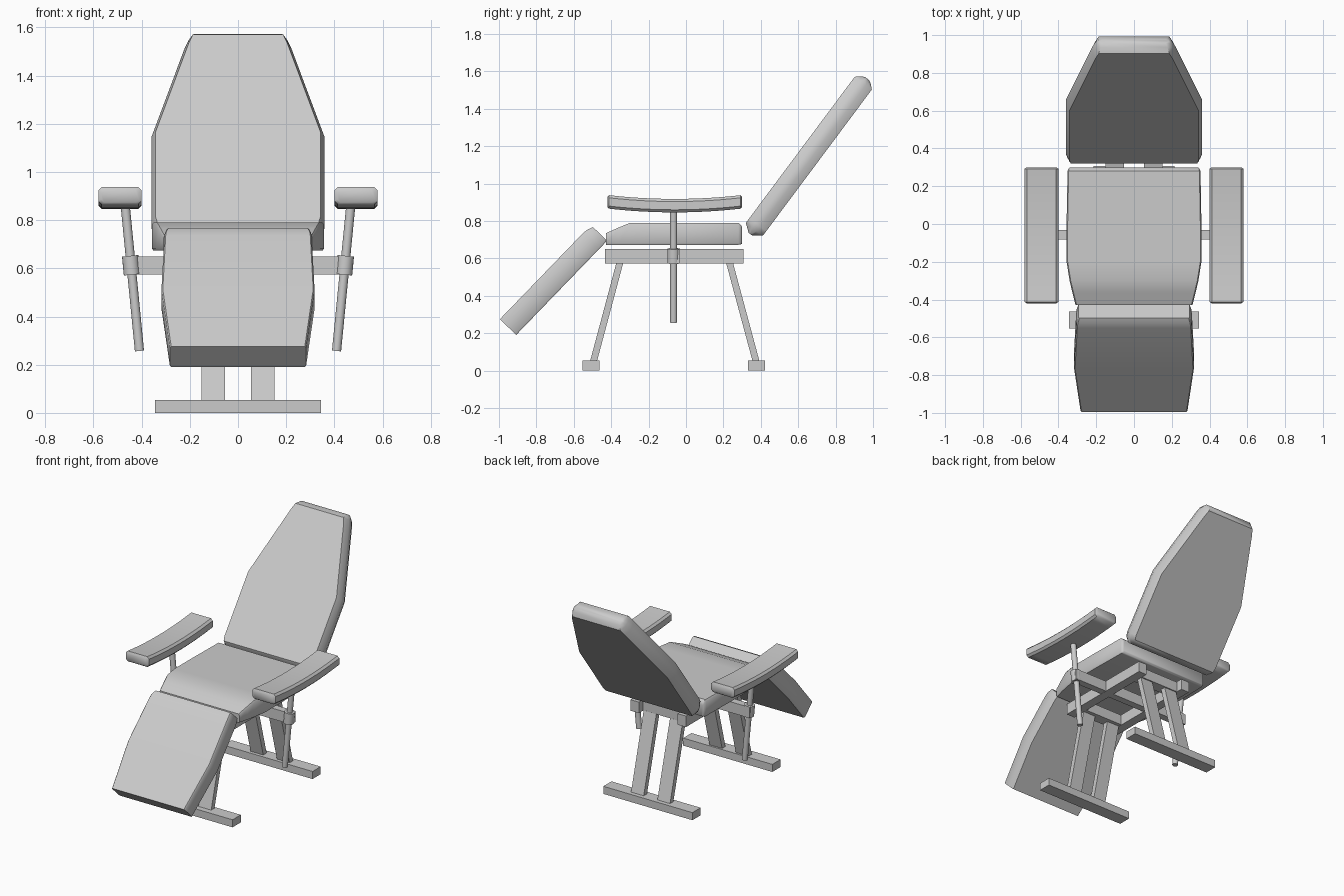
import bpy, math
from mathutils import Vector

if "Cube" in bpy.data.objects:
    bpy.data.objects.remove(bpy.data.objects["Cube"])


def mesh_object(name, verts, faces, smooth=None):
    me = bpy.data.meshes.new(name)
    me.from_pydata(verts, [], faces)
    ob = bpy.data.objects.new(name, me)
    bpy.context.collection.objects.link(ob)
    bpy.ops.object.select_all(action='DESELECT')
    ob.select_set(True)
    bpy.context.view_layer.objects.active = ob
    bpy.ops.object.mode_set(mode='EDIT')
    bpy.ops.mesh.select_all(action='SELECT')
    bpy.ops.mesh.normals_make_consistent(inside=False)
    bpy.ops.object.mode_set(mode='OBJECT')
    if smooth:
        bpy.ops.object.shade_smooth_by_angle(angle=math.radians(smooth))
    return ob


def pad(name, stations, inset, drop, loc=(0, 0, 0), tilt=0):
    """Loft of octagonal sections; station = (along, half width, low, high)."""
    verts, faces = [], []
    for y, w, lo, hi in stations:
        d = min(drop, (hi - lo) * 0.4)
        half = [(w - inset, lo), (w, lo + d), (w, hi - d), (w - inset, hi)]
        ring = half + [(-x, z) for x, z in reversed(half)]
        verts += [(x, y, z) for x, z in ring]
    for k in range(len(stations) - 1):
        for i in range(8):
            j = (i + 1) % 8
            faces.append((k * 8 + i, k * 8 + j, k * 8 + 8 + j, k * 8 + 8 + i))
    faces += [tuple(range(8)), tuple(range(len(verts) - 8, len(verts)))]
    ob = mesh_object(name, verts, faces, 40)
    ob.location = loc
    ob.rotation_euler.x = math.radians(tilt)
    return ob


def block(name, x, z, y_low, y_high=None):
    """Box whose top may be shifted along y to make a slanted leg."""
    verts = []
    for zz, ys in ((z[0], y_low), (z[1], y_high or y_low)):
        verts += [(x[0], ys[0], zz), (x[1], ys[0], zz), (x[1], ys[1], zz), (x[0], ys[1], zz)]
    return mesh_object(name, verts, [(0, 1, 2, 3), (4, 5, 6, 7), (0, 1, 5, 4),
                                     (1, 2, 6, 5), (2, 3, 7, 6), (3, 0, 4, 7)])


def rod(name, a, b, r):
    a, b = Vector(a), Vector(b)
    bpy.ops.mesh.primitive_cylinder_add(vertices=20, radius=r, depth=(b - a).length,
                                        location=(a + b) / 2)
    ob = bpy.context.object
    ob.name = name
    ob.rotation_euler = (b - a).to_track_quat('Z', 'Y').to_euler()
    bpy.ops.object.shade_smooth_by_angle(angle=math.radians(40))


# Backrest, leg rest and seat cushions
pad("backrest", [(-.034, .335, -.066, -.044), (0, .353, -.114, 0), (.03, .36, -.114, 0),
                 (.47, .36, -.114, 0), (.93, .222, -.114, 0), (.974, .205, -.114, 0),
                 (.996, .195, -.09, -.025), (1.006, .185, -.07, -.045)],
    .018, .04, (0, .32, .79), 53.3)
pad("leg_rest", [(0, .283, -.121, 0), (.33, .318, -.121, 0), (.64, .306, -.121, 0),
                 (.67, .303, -.121, -.004), (.70, .295, -.119, -.016)],
    .006, .008, (0, -.995, .275), 46)
pad("seat", [(-.428, .31, .673, .735), (-.36, .327, .673, .765), (-.30, .341, .673, .79),
             (-.20, .357, .673, .79), (.0, .357, .673, .79), (.28, .352, .673, .79),
             (.296, .345, .676, .775), (.30, .34, .68, .765)], .006, .01)

# Curved armrests with their slanted posts and clamps
rest = []
for i in range(13):
    t = -1 + i / 6
    hi = .918 + .02 * t * t
    rest.append((-.06 + .352 * t, .09, hi - .072, hi))
rest = [(-.42, .078, .873, .928)] + rest + [(.30, .078, .873, .928)]
for s, side in ((-1, "left"), (1, "right")):
    pad("armrest_" + side, rest, .014, .014, (s * .49, 0, 0))
    top, low = Vector((s * .468, -.066, .86)), Vector((s * .409, -.066, .257))
    rod("armrest_post_" + side, low, top, .019)
    rod("post_clamp_" + side, low.lerp(top, .525), low.lerp(top, .655), .034)

    # Frame rails and legs on each side
    block("frame_rail_" + side, (s * .15, s * .215), (.573, .65), (-.433, .307))
    block("front_leg_" + side, (s * .053, s * .151), (.05, .60), (-.513, -.476), (-.366, -.329))
    block("rear_leg_" + side, (s * .053, s * .151), (.05, .60), (.356, .393), (.208, .245))

# Cross members and floor bars
block("armrest_crossbar", (-.47, .47), (.574, .649), (-.083, -.033))
block("front_crossbar", (-.16, .16), (.575, .648), (-.385, -.31))
block("rear_crossbar", (-.16, .16), (.575, .648), (.18, .26))
block("front_foot_bar", (-.345, .345), (0, .053), (-.553, -.462))
block("rear_foot_bar", (-.345, .345), (0, .053), (.332, .422))
